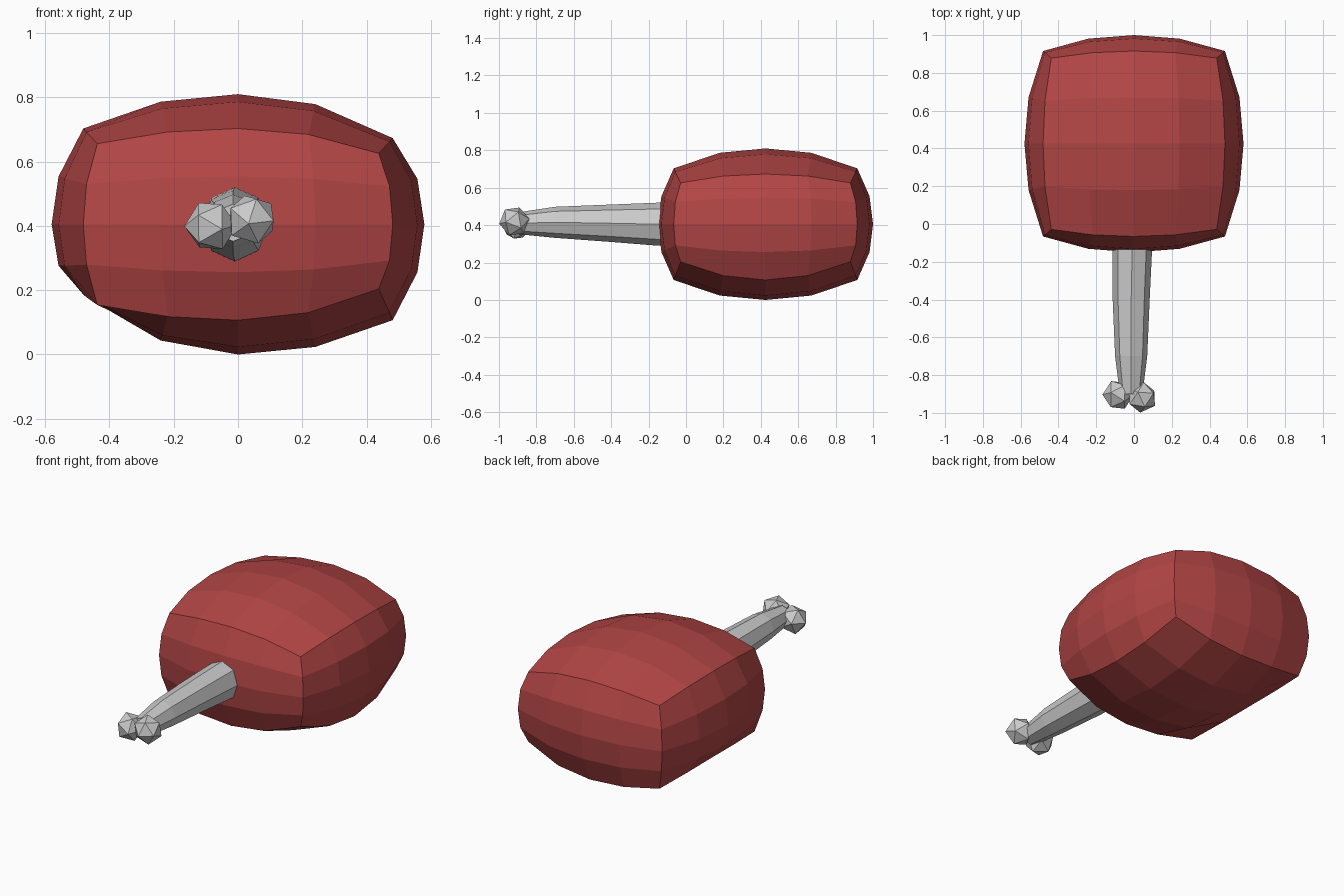
import bpy, bmesh
from math import sqrt, sin, cos, tau
from mathutils import Matrix, Euler

if "Cube" in bpy.data.objects:
    bpy.data.objects.remove(bpy.data.objects["Cube"])


def make_object(name, bm, material=None):
    bmesh.ops.recalc_face_normals(bm, faces=bm.faces)
    mesh = bpy.data.meshes.new(name)
    bm.to_mesh(mesh)
    bm.free()
    obj = bpy.data.objects.new(name, mesh)
    bpy.context.collection.objects.link(obj)
    if material:
        mesh.materials.append(material)
    return obj


def bulge(a, b, c, blend):
    """Blend between a box face and a sphere face."""
    return a * (1 - blend + blend * sqrt(1 - b*b/2 - c*c/2 + b*b*c*c/3))


red = bpy.data.materials.new("meat_red")
red.diffuse_color = (0.45, 0.06, 0.06, 1)
red.use_nodes = True
red.node_tree.nodes["Principled BSDF"].inputs["Base Color"].default_value = red.diffuse_color

# Meat: a 4 x 4 x 4 cube grid swollen into a rounded, slightly uneven lump
bm = bmesh.new()
bmesh.ops.create_cube(bm, size=2)
bmesh.ops.subdivide_edges(bm, edges=bm.edges[:], cuts=3, use_grid_fill=True)
for vert in bm.verts:
    u, v, w = vert.co
    x = 0.58 * bulge(u, v, w, 0.58)
    y = 0.425 + 0.575 * bulge(v, u, w, 0.5)
    z = 0.405 + 0.405 * bulge(w, u, v, 0.9)
    if w < 0:
        z += u*u*w*w * (0.08 * (1 - v*v) if u < 0 else 0.05 * v*v)
    elif u > 0:
        z -= 0.03 * u*u*w*w
    vert.co = (x, y, z)
make_object("meat", bm, red)

# Bone shaft: eight-sided loft that narrows towards the knobs
# (y, centre x, half width, centre z, half height)
sections = [(0.1, -0.01, 0.105, 0.405, 0.118), (-0.15, -0.01, 0.105, 0.405, 0.115),
            (-0.40, -0.015, 0.098, 0.41, 0.10), (-0.70, -0.015, 0.085, 0.415, 0.083),
            (-0.90, -0.015, 0.06, 0.41, 0.058)]
bm = bmesh.new()
sides = 8
rings = [[bm.verts.new((cx + rx * cos(tau * i / sides), y, cz + rz * sin(tau * i / sides)))
          for i in range(sides)] for y, cx, rx, cz, rz in sections]
for a, b in zip(rings, rings[1:]):
    for i in range(sides):
        j = (i + 1) % sides
        bm.faces.new((a[i], a[j], b[j], b[i]))
bm.faces.new(rings[0])
bm.faces.new(rings[-1])
make_object("bone_shaft", bm)

# Bone knobs: two faceted balls side by side
for name, centre, turn in (("bone_knob_left", (-0.085, -0.905, 0.40), (0.5, 0.4, 0.2)),
                           ("bone_knob_right", (0.042, -0.918, 0.42), (0.2, 0.9, 0.6))):
    bm = bmesh.new()
    bmesh.ops.create_icosphere(bm, subdivisions=1, radius=0.082,
                               matrix=Matrix.Translation(centre) @ Euler(turn).to_matrix().to_4x4())
    make_object(name, bm)
